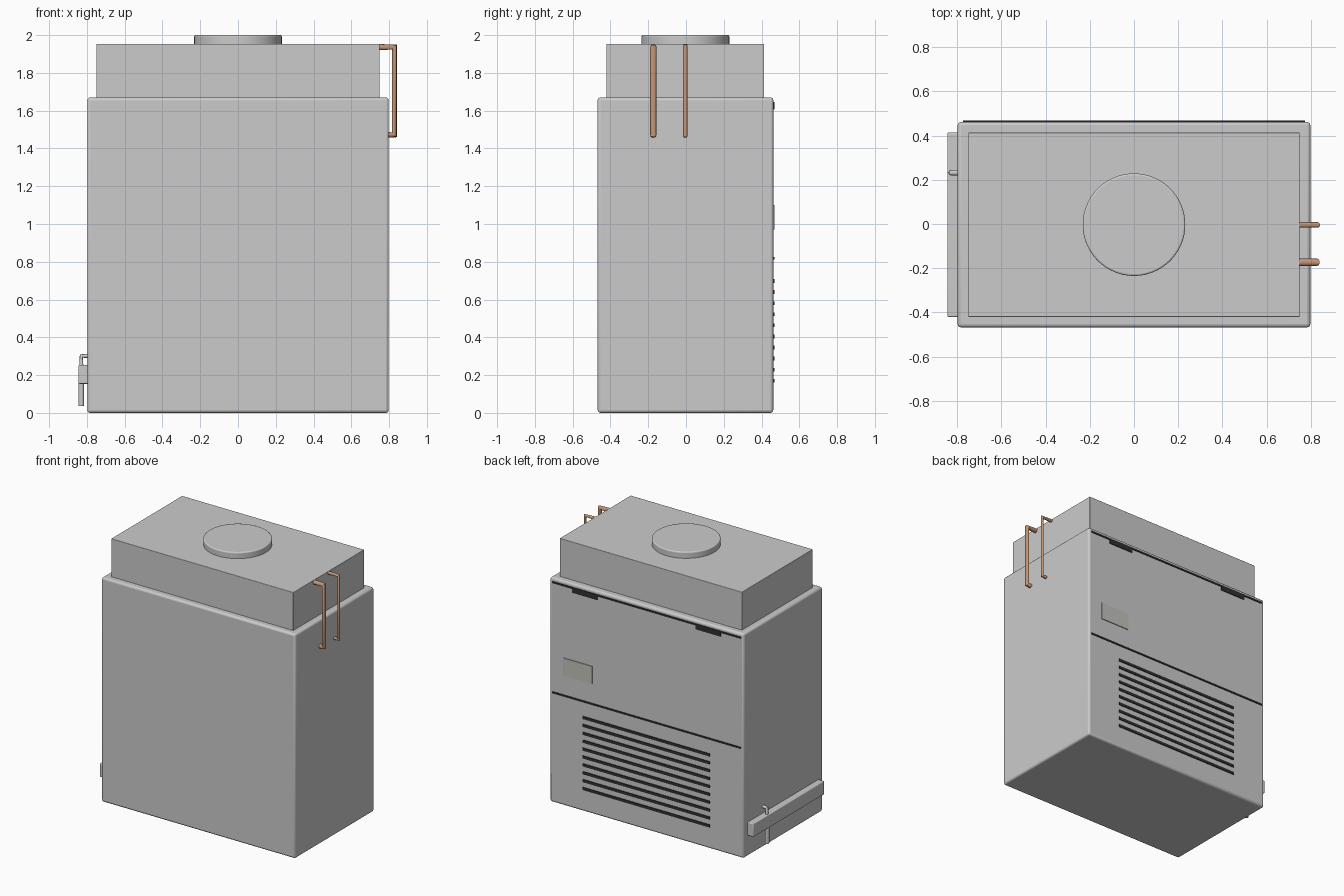
import bpy, math

if "Cube" in bpy.data.objects:
    bpy.data.objects.remove(bpy.data.objects["Cube"])


def material(name, rgb):
    m = bpy.data.materials.new(name)
    m.diffuse_color = (*rgb, 1)
    m.use_nodes = True
    m.node_tree.nodes["Principled BSDF"].inputs["Base Color"].default_value = m.diffuse_color
    return m


copper = material("copper", (0.55, 0.31, 0.18))
dark = material("dark_trim", (0.03, 0.03, 0.03))
pale = material("pale_plate", (0.55, 0.55, 0.5))


def finish(ob, name, mat=None, bevel=0, segments=3):
    ob.name = name
    if mat:
        ob.data.materials.append(mat)
    if bevel:
        mod = ob.modifiers.new("bevel", "BEVEL")
        mod.width, mod.segments = bevel, segments
        mod.limit_method = "ANGLE"
    bpy.ops.object.shade_smooth_by_angle(angle=math.radians(35))
    return ob


def box(name, x, y, z, mat=None, bevel=0):
    """Box from (min, max) ranges."""
    bpy.ops.mesh.primitive_cube_add(
        size=1, location=[(a + b) / 2 for a, b in (x, y, z)])
    ob = bpy.context.object
    ob.scale = [b - a for a, b in (x, y, z)]
    bpy.ops.object.transform_apply(location=False, rotation=False, scale=True)
    return finish(ob, name, mat, bevel)


def pipe(name, y, path, radius, mat=None):
    """Round tube with mitred corners along (x, z) points."""
    cu = bpy.data.curves.new(name, "CURVE")
    cu.dimensions = "3D"
    cu.bevel_depth, cu.bevel_resolution = radius, 4
    cu.use_fill_caps = True
    sp = cu.splines.new("POLY")
    sp.points.add(len(path) - 1)
    for p, (x, z) in zip(sp.points, path):
        p.co = (x, y, z, 1)
    ob = bpy.data.objects.new(name, cu)
    bpy.context.collection.objects.link(ob)
    bpy.ops.object.select_all(action="DESELECT")
    bpy.context.view_layer.objects.active = ob
    ob.select_set(True)
    bpy.ops.object.convert(target="MESH")
    return finish(bpy.context.object, name, mat)


# Cabinet, upper housing and round top cap
BACK = 0.462
box("cabinet", (-0.798, 0.798), (-0.468, BACK), (0, 1.67), bevel=0.015)
box("upper_housing", (-0.75, 0.75), (-0.421, 0.414), (1.66, 1.953), bevel=0.003)
bpy.ops.mesh.primitive_cylinder_add(
    vertices=64, radius=0.232, depth=0.055, location=(0, -0.003, 1.9725))
finish(bpy.context.object, "top_cap", bevel=0.008)

# Copper pipes on the right side
for name, y, r in (("thick_pipe", -0.173, 0.017), ("thin_pipe", -0.004, 0.012)):
    leg = 0.845 - r
    pipe(name, y, [(0.735, 1.953 - r), (leg, 1.953 - r),
                   (leg, 1.456 + r), (0.78, 1.456 + r)], r, copper)

# Back panel: door seams, hinges, plate and vent slats
trim = (BACK - 0.01, BACK + 0.006)
box("upper_seam", (-0.775, 0.775), trim, (1.633, 1.645), dark)
box("lower_seam", (-0.775, 0.775), trim, (0.813, 0.825), dark)
for side, x in (("left", -0.51), ("right", 0.51)):
    box(f"{side}_hinge", (x - 0.103, x + 0.103), trim, (1.605, 1.638), dark)
box("rating_plate", (0.445, 0.685), trim, (0.97, 1.10), pale)
for i in range(10):
    z = 0.17 + i * 0.0587
    box(f"vent_slat_{i + 1}", (-0.52, 0.525), trim, (z - 0.01, z + 0.01), dark)

# Left side rail with drain tube passing behind it
box("side_rail", (-0.845, -0.79), (-0.421, 0.414), (0.154, 0.254), bevel=0.006)
pipe("drain_elbow", 0.232, [(-0.79, 0.301), (-0.829, 0.301), (-0.829, 0.2)], 0.012)
pipe("drain_tube", 0.232, [(-0.83, 0.22), (-0.83, 0.037)], 0.015)
